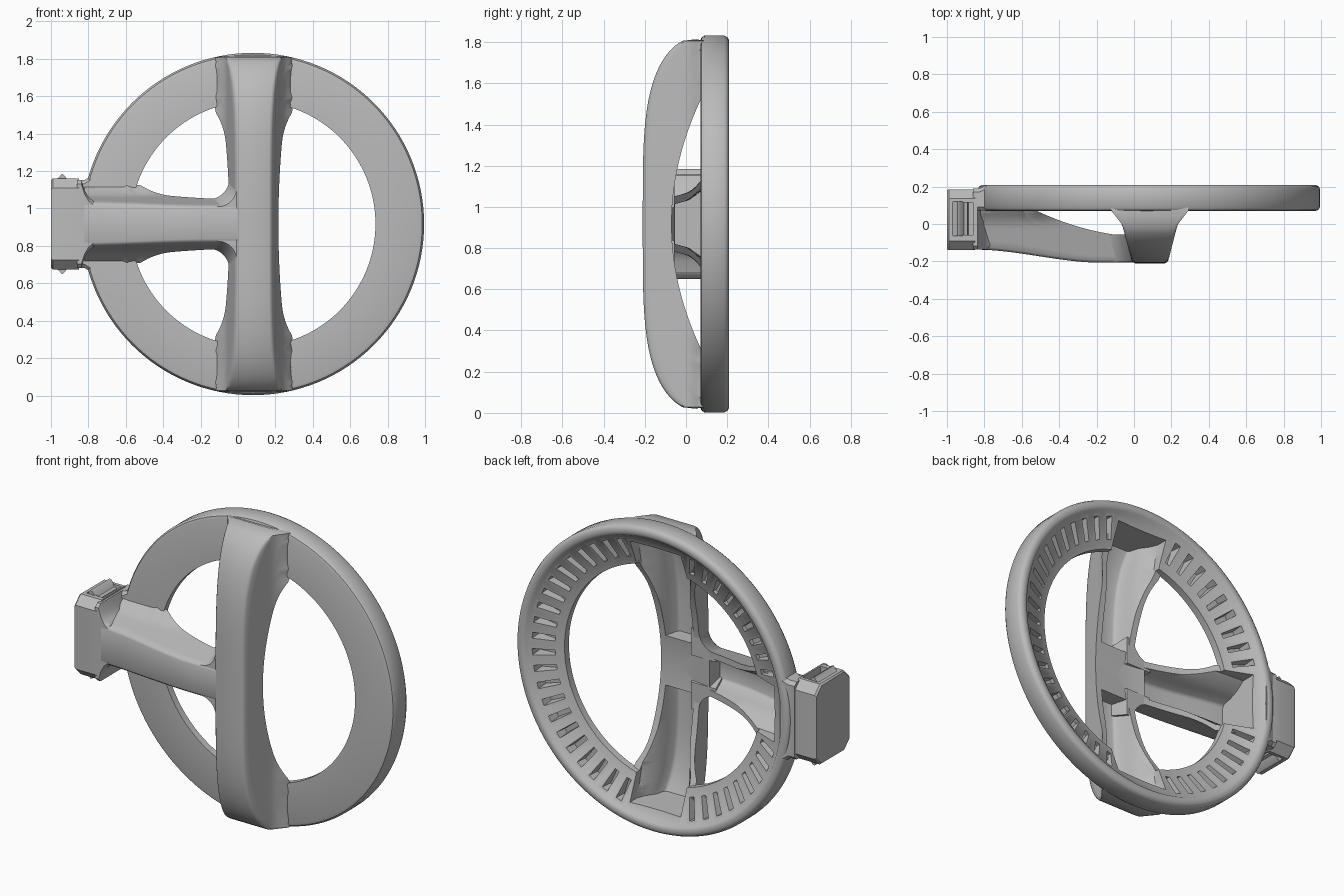
import bpy, bmesh, math
from mathutils import Vector

old = bpy.data.objects.get("Cube")
if old:
    bpy.data.objects.remove(old, do_unlink=True)

CX, CZ, R = 0.08, 0.917, 0.915

grey = bpy.data.materials.new("satin grey")
grey.use_nodes = True
grey.diffuse_color = (0.5, 0.5, 0.5, 1)
grey.node_tree.nodes["Principled BSDF"].inputs["Base Color"].default_value = (0.5, 0.5, 0.5, 1)


def finish(name, bm, cutter=False):
    bmesh.ops.recalc_face_normals(bm, faces=bm.faces)
    mesh = bpy.data.meshes.new(name)
    bm.to_mesh(mesh)
    bm.free()
    mesh.materials.append(grey)
    ob = bpy.data.objects.new(name, mesh)
    bpy.context.collection.objects.link(ob)
    if cutter:
        ob.hide_render = True
        ob.hide_viewport = True
        ob.display_type = 'WIRE'
    return ob


def add_loft(bm, sections, ring=False):
    """Skin a row of matching cross-sections; ring joins last to first."""
    rows = [[bm.verts.new(p) for p in s] for s in sections]
    pairs = list(zip(rows, rows[1:]))
    if ring:
        pairs.append((rows[-1], rows[0]))
    for a, b in pairs:
        for i in range(len(a)):
            j = (i + 1) % len(a)
            bm.faces.new((a[i], a[j], b[j], b[i]))
    if not ring:
        bm.faces.new(rows[0])
        bm.faces.new(rows[-1])


def loft(name, sections, ring=False, cutter=False):
    bm = bmesh.new()
    add_loft(bm, sections, ring)
    return finish(name, bm, cutter)


def cut(ob, *cutters):
    for c in cutters:
        m = ob.modifiers.new("cut " + c.name, 'BOOLEAN')
        m.operation, m.solver, m.object = 'DIFFERENCE', 'EXACT', c


def smooth(ob, angle=35):
    bpy.ops.object.select_all(action='DESELECT')
    ob.select_set(True)
    bpy.context.view_layer.objects.active = ob
    for m in [m.name for m in ob.modifiers]:
        bpy.ops.object.modifier_apply(modifier=m)
    bpy.ops.object.shade_smooth_by_angle(angle=math.radians(angle))


# Shared beam shape: outer curve, inner curve and flaring half width
def bar_outer(d):
    return 0.07 - 0.28 * math.sqrt(max(0, 1 - (abs(d) / 0.913) ** 4))


def arm_outer(d):
    t = min(1, max(0, (d - 0.25) / 0.68))
    return -0.207 + 0.07 * t * t * (3 - 2 * t)


def inner(d):
    return min(0.12, -0.07 + 0.14 * (d / 0.6) ** 2)


def half_width(y):
    y = min(y, 0.07)
    return 0.097 + 0.26 * (y + 0.2) + 0.04 * (max(0, y) / 0.07) ** 2


def section(lo, hi, shrink=0.0):
    r = 0.015
    side = [(half_width(lo) - r, lo), (half_width(lo) - r * 0.3, lo + r * 0.3)]
    for k in range(8):
        y = lo + r + (hi - lo - r) * k / 7
        side.append((half_width(y), y))
    side = [(u - shrink, y) for u, y in side]
    return side + [(-u, y) for u, y in reversed(side)]


def on_bar(u, y, d):
    lim = math.sqrt(0.913 ** 2 - u * u)
    return (CX + 0.005 + u, y, CZ + max(-lim, min(lim, d)))


def on_arm(u, y, d):
    return (CX - d, y, CZ + u)


def beam(name, place, outer, d0, d1, n=48):
    ds = [d0 + (d1 - d0) * i / n for i in range(n + 1)]
    return loft(name, [[place(u, y, d) for u, y in section(outer(d), max(inner(d), outer(d) + 0.03))] for d in ds])


def pocket(name, place, outer, d0, d1, n=16):
    secs = []
    for i in range(n + 1):
        d = d0 + (d1 - d0) * i / n
        floor = outer(d) + 0.055
        secs.append([place(u, y, d) for u, y in section(floor, 0.3, 0.038)])
    return loft(name, secs, cutter=True)


# Pocket cutters hollowing the beams from behind
pockets = [pocket("upper_pocket_cutter", on_bar, bar_outer, 0.15, 0.79),
           pocket("lower_pocket_cutter", on_bar, bar_outer, -0.15, -0.79),
           pocket("arm_pocket_cutter", on_arm, arm_outer, 0.2, 0.79)]

# Ring with raised rim and sloping back, turned about the y axis
profile = [(0.655, 0.07), (0.89, 0.07), (0.905, 0.075), (R, 0.09), (R, 0.185), (0.908, 0.2),
           (0.893, 0.209), (0.873, 0.209), (0.857, 0.203), (0.846, 0.188), (0.675, 0.118), (0.655, 0.112)]
turn = [2 * math.pi * i / 128 for i in range(128)]
ring = loft("ring", [[(CX + r * math.cos(a), y, CZ + r * math.sin(a)) for r, y in profile]
                     for a in turn], ring=True)

# Radial slots around the back of the ring
bm = bmesh.new()
for i in range(52):
    a = 2 * math.pi * (i + 0.5) / 52
    out = Vector((math.cos(a), 0, math.sin(a)))
    side = Vector((-math.sin(a), 0, math.cos(a)))
    if abs(out.x) < 0.28 or (out.x < 0 and abs(out.z) < 0.28):
        continue
    base = Vector((CX, 0, CZ))
    add_loft(bm, [[base + out * r + side * s * w + Vector((0, y, 0))
                   for s, y, w in ((-1, 0.105, 0.013), (1, 0.105, 0.013), (1, 0.25, 0.024), (-1, 0.25, 0.024))]
                  for r in (0.705, 0.825)])
slots = finish("slot_cutter", bm, True)

# Upright bar and side arm
bar = beam("upright_bar", on_bar, bar_outer, -0.912, 0.912, 80)
arm = beam("side_arm", on_arm, arm_outer, 0.0, 0.9)
cut(bar, *pockets[:2])
cut(arm, pockets[2])
cut(ring, slots, *pockets)


# Curved webs where the arm meets the bar
def web(name, s):
    def outline(y, r):
        w = half_width(y) - 0.004
        x0, z0 = CX + 0.005 - w, w
        pts = [(x0 + 0.05, z0 - 0.05), (x0 + 0.05, z0 + r)]
        for k in range(11):
            a = math.pi / 2 * k / 10
            pts.append((x0 - r + r * math.cos(a), z0 + r - r * math.sin(a)))
        pts.append((x0 - r, z0 - 0.05))
        return [(x, y, CZ + s * z) for x, z in pts]
    return loft(name, [outline(-0.203, 0.10), outline(-0.19, 0.115), outline(-0.055, 0.115)])


webs = [web("upper_web", 1), web("lower_web", -1)]


# Neck joining ring, arm and lug
def block(x, hw, y0, y1, c=0.02):
    pts = [(y0 + c, hw), (y1 - c, hw), (y1, hw - c), (y1, c - hw),
           (y1 - c, -hw), (y0 + c, -hw), (y0, c - hw), (y0, hw - c)]
    return [(x, y, CZ + z) for y, z in pts]


neck = loft("neck", [block(x, hw, -0.137, 0.19) for x, hw in
                     ((-0.86, 0.235), (-0.838, 0.235), (-0.82, 0.18), (-0.80, 0.145), (-0.77, 0.12))])
cut(neck, pockets[2])
ring_neck = loft("ring_neck", [block(x, hw, 0.072, y) for x, hw, y in
                               ((-0.86, 0.235, 0.185), (-0.82, 0.235, 0.193), (-0.79, 0.255, 0.207), (-0.775, 0.255, 0.207))])
cut(ring_neck, pockets[2])

# Chamfered lug with a recess and a ridge at top and bottom
lug = loft("lug", [block(x, hw, y0, y1, 0.05) for x, hw, y0, y1 in
                   ((-1.0, 0.235, -0.135, 0.18), (-0.99, 0.243, -0.14, 0.185), (-0.85, 0.243, -0.14, 0.185))])
bm = bmesh.new()
for s in (1, -1):
    add_loft(bm, [[(x, y, CZ + s * z) for x, z in ((-0.97, 0.19), (-0.97, 0.3), (-0.86, 0.3), (-0.86, 0.19))]
                  for y in (-0.06, 0.115)])
cut(lug, finish("lug_recess_cutter", bm, True))
bm = bmesh.new()
for s in (1, -1):
    add_loft(bm, [[(x, y, CZ + s * z) for x, z in
                   ((-0.98, 0.18), (-0.98, 0.235), (-0.955, 0.25), (-0.943, 0.268), (-0.93, 0.262),
                    (-0.908, 0.23), (-0.89, 0.225), (-0.885, 0.18))] for y in (-0.065, 0.12)])
ridges = finish("lug_ridges", bm)

for ob in [ring, bar, arm, neck, ring_neck, lug, ridges] + webs:
    smooth(ob)
